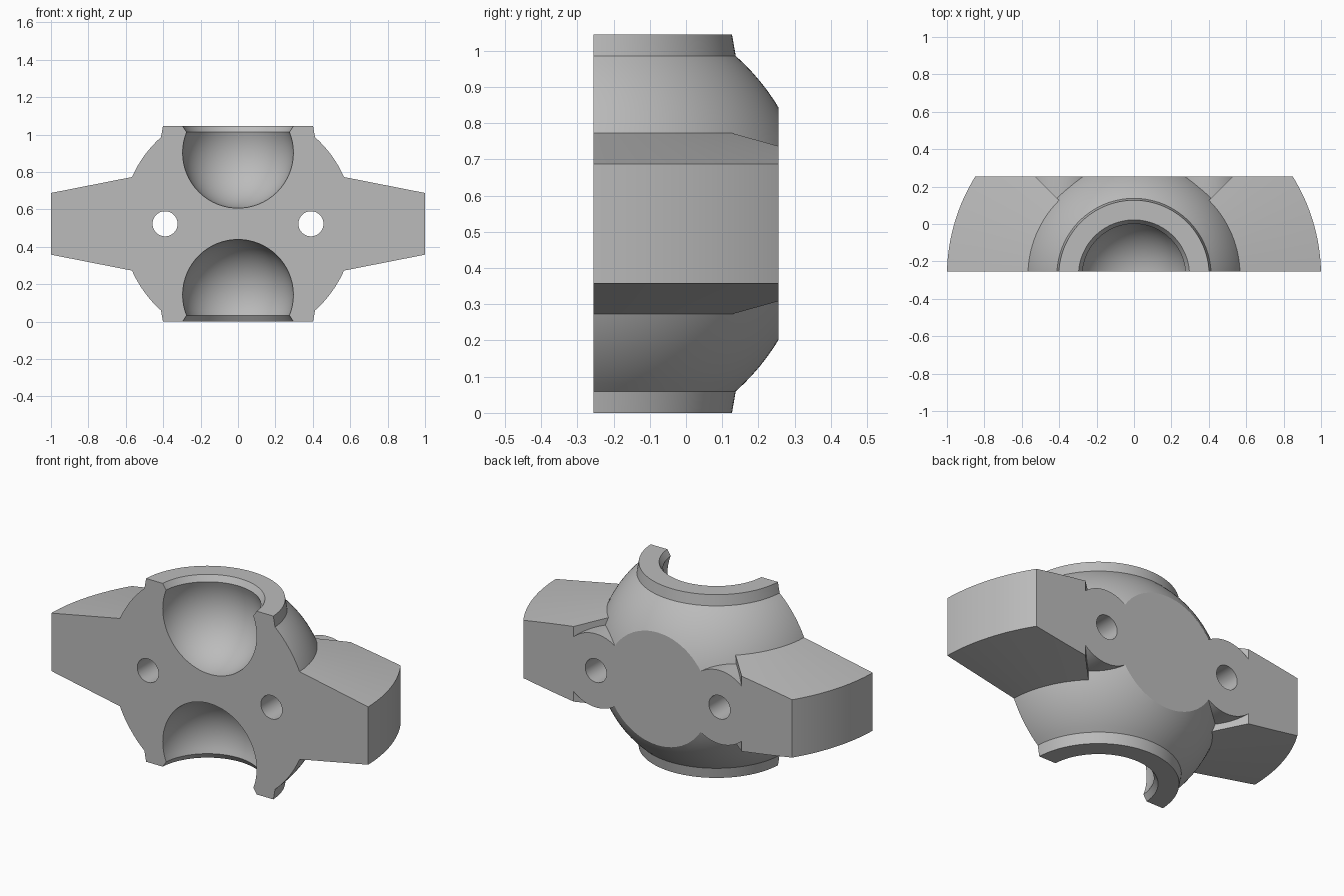
import bpy, bmesh, math
from mathutils import Matrix, Vector

cube = bpy.data.objects.get("Cube")
if cube:
    bpy.data.objects.remove(cube, do_unlink=True)

MID = 0.5225               # height of the mirror plane
AXIS = Vector((0, -0.275, MID))   # axis of the turned shapes
DEPTH = 0.51

grey = bpy.data.materials.new("plain_grey")
grey.use_nodes = True
grey.diffuse_color = (0.5, 0.5, 0.5, 1)
grey.node_tree.nodes["Principled BSDF"].inputs["Base Color"].default_value = (0.5, 0.5, 0.5, 1)


def finish(name, bm):
    bmesh.ops.recalc_face_normals(bm, faces=bm.faces)
    mesh = bpy.data.meshes.new(name)
    bm.to_mesh(mesh)
    bm.free()
    mesh.materials.append(grey)
    obj = bpy.data.objects.new(name, mesh)
    bpy.context.collection.objects.link(obj)
    return obj


def lathe(name, profile, start, sweep, steps):
    """Turn an (r, z) outline around the vertical axis."""
    bm = bmesh.new()
    verts = [bm.verts.new((r, 0, z)) for r, z in profile]
    full = sweep >= 2 * math.pi
    if full:
        geom = verts + [bm.edges.new(p) for p in zip(verts, verts[1:])]
    else:
        face = bm.faces.new(verts)
        geom = verts + list(face.edges) + [face]
    bmesh.ops.rotate(bm, verts=verts, cent=(0, 0, 0), matrix=Matrix.Rotation(start, 3, 'Z'))
    if not full:
        bmesh.ops.spin(bm, geom=geom, cent=(0, 0, 0), axis=(0, 0, 1),
                       angle=sweep, steps=steps, use_duplicate=False)
    else:
        bmesh.ops.spin(bm, geom=geom, cent=(0, 0, 0), axis=(0, 0, 1),
                       angle=sweep, steps=steps)
    bmesh.ops.remove_doubles(bm, verts=bm.verts, dist=1e-5)
    bmesh.ops.translate(bm, verts=bm.verts, vec=AXIS)
    return finish(name, bm)


def rod(name, x, radius, length, sides):
    """Cylinder running front to back."""
    bm = bmesh.new()
    bmesh.ops.create_cone(bm, cap_ends=True, segments=sides, radius1=radius, radius2=radius,
                          depth=length,
                          matrix=Matrix.Translation((x, 0, MID)) @ Matrix.Rotation(math.pi / 2, 4, 'X'))
    return finish(name, bm)


def combine(target, other, operation):
    mod = target.modifiers.new(operation.lower(), 'BOOLEAN')
    mod.operation = operation
    mod.solver = 'EXACT'
    mod.object = other
    bpy.context.view_layer.objects.active = target
    bpy.ops.object.modifier_apply(modifier=mod.name)
    bpy.data.objects.remove(other, do_unlink=True)


def arc(radius, centre, a0, a1, count):
    return [(radius * math.cos(a0 + (a1 - a0) * i / count),
             centre + radius * math.sin(a0 + (a1 - a0) * i / count)) for i in range(count + 1)]


# Ball-shaped housing with a round socket and lip at each end
socket = arc(0.297, 0.38, -math.pi / 2, math.asin(0.11 / 0.297), 20)
socket[0] = (0, socket[0][1])
lip = [(0.297, MID), (0.402, MID)]
bulge = arc(0.62, 0, math.asin(0.463 / 0.62), 0, 16)
upper = socket + lip + bulge
lower = [(r, -z) for r, z in reversed(upper[:-1])]
housing = lathe("clamp_half", upper + lower, 0, 2 * math.pi, 112)

# Tapered wing on each side, a quarter turn wide
wing = [(0.4, 0.283), (1.0, 0.165), (1.0, -0.165), (0.4, -0.283)]
for side, start in (("left", -math.pi / 4), ("right", 3 * math.pi / 4)):
    combine(housing, lathe(side + "_wing", wing, start, math.pi / 2, 32), 'UNION')

# Bolt bosses
for x in (-0.39, 0.39):
    combine(housing, rod("boss", x, 0.21, DEPTH + 0.04, 64), 'UNION')

# Flat front and back
bm = bmesh.new()
bmesh.ops.create_cube(bm, size=1, matrix=Matrix.Translation((0, 0, MID)) @ Matrix.Diagonal((3, DEPTH, 3, 1)))
combine(housing, finish("slab", bm), 'INTERSECT')

# Bolt holes
for x in (-0.39, 0.39):
    combine(housing, rod("bolt_hole", x, 0.067, 2, 48), 'DIFFERENCE')

bpy.ops.object.select_all(action='DESELECT')
housing.select_set(True)
bpy.context.view_layer.objects.active = housing
bpy.ops.object.shade_smooth_by_angle(angle=math.radians(20))
